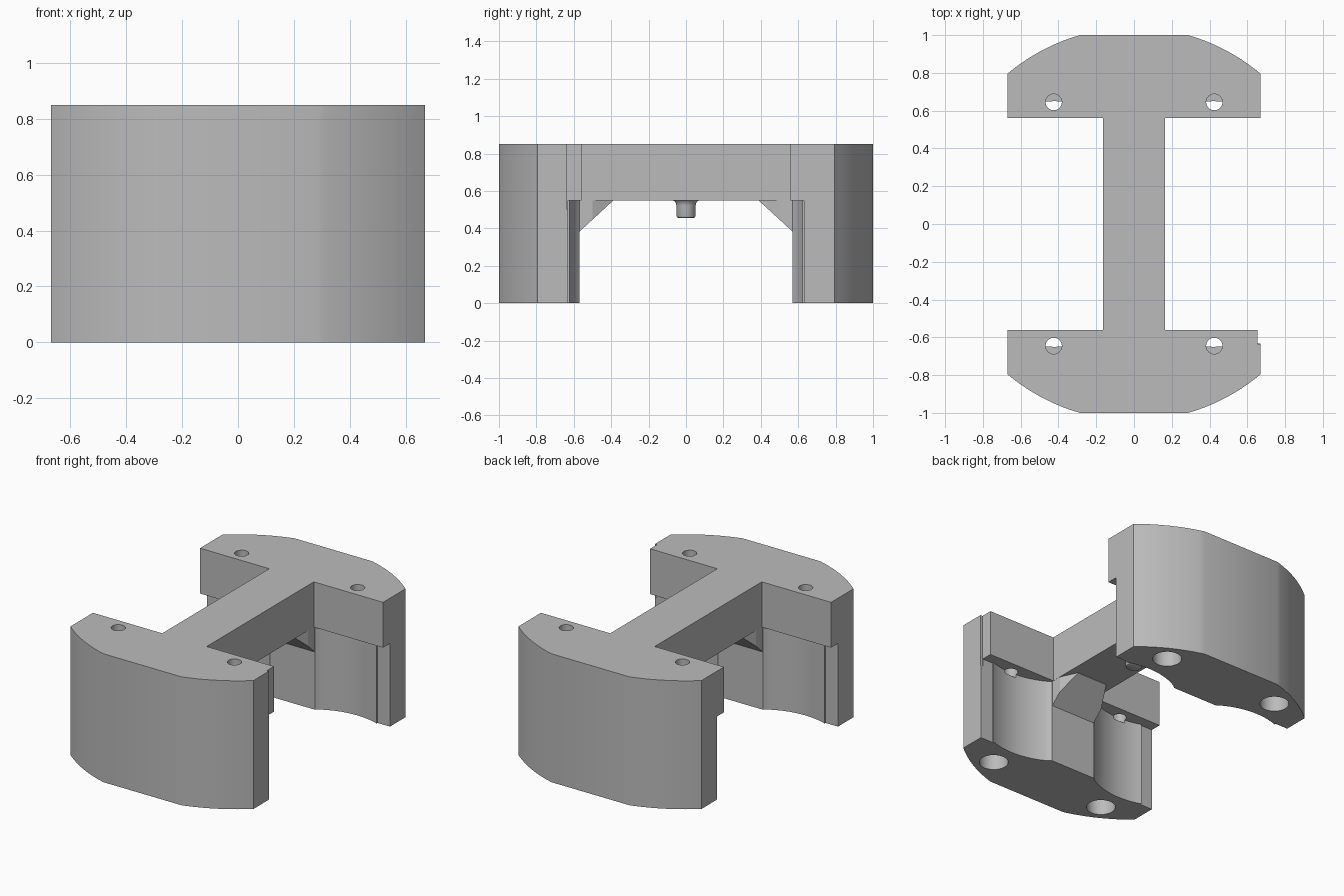
import bpy, bmesh, math

cube = bpy.data.objects.get("Cube")
if cube:
    bpy.data.objects.remove(cube, do_unlink=True)

GREY = (0.5, 0.5, 0.5, 1)
mat = bpy.data.materials.new("plain grey")
mat.use_nodes = True
mat.diffuse_color = GREY
mat.node_tree.nodes["Principled BSDF"].inputs["Base Color"].default_value = GREY


def finish(name, bm):
    bmesh.ops.recalc_face_normals(bm, faces=bm.faces)
    mesh = bpy.data.meshes.new(name)
    bm.to_mesh(mesh)
    bm.free()
    mesh.materials.append(mat)
    obj = bpy.data.objects.new(name, mesh)
    bpy.context.collection.objects.link(obj)
    return obj


def prism(name, outline, z0, z1):
    """Extrude a flat outline between two heights."""
    bm = bmesh.new()
    face = bm.faces.new([bm.verts.new((x, y, z0)) for x, y in outline])
    ext = bmesh.ops.extrude_face_region(bm, geom=[face])["geom"]
    verts = [v for v in ext if isinstance(v, bmesh.types.BMVert)]
    bmesh.ops.translate(bm, verts=verts, vec=(0, 0, z1 - z0))
    return finish(name, bm)


def arc(cx, cy, r, a0, a1, n):
    return [(cx + r * math.cos(a0 + (a1 - a0) * i / n),
             cy + r * math.sin(a0 + (a1 - a0) * i / n)) for i in range(n + 1)]


def four_way(quarter):
    """Mirror a quarter outline (running from +x towards +y) into a closed loop."""
    left = [(-x, y) for x, y in reversed(quarter)]
    half = quarter + left
    return half + [(-x, -y) for x, y in half]


def activate(obj):
    bpy.ops.object.select_all(action='DESELECT')
    obj.select_set(True)
    bpy.context.view_layer.objects.active = obj


def cut(obj, cutter):
    cutter.hide_render = True
    mod = obj.modifiers.new("cut", 'BOOLEAN')
    mod.operation, mod.solver, mod.object = 'DIFFERENCE', 'EXACT', cutter
    activate(obj)
    bpy.ops.object.modifier_apply(modifier=mod.name)
    bpy.data.objects.remove(cutter, do_unlink=True)


# I-shaped body with rounded outer corners
HALF_W, INNER, BEAM, HEIGHT, LEDGE = 0.67, 0.56, 0.163, 0.85, 0.55
corner = arc(0, 0, 1.04, math.atan2(0.795, HALF_W), math.atan2(1, 0.285), 14)
body = prism("body", four_way([(BEAM, INNER), (HALF_W, INNER)] + corner), 0, HEIGHT)

# clearance under the beam, with a scooped recess either side of a central tongue
scoop_x, scoop_y, scoop_r = 0.42, 0.175, 0.475
scoop = arc(scoop_x, scoop_y, scoop_r,
            math.acos(0.16 / scoop_r), math.acos(-0.235 / scoop_r), 24)
jaw = [(0.8, 0.632), (0.58, 0.632)] + scoop + [(0.165, 0.57)]
cut(body, prism("jaw_cutter", four_way(jaw), -0.1, LEDGE))

# screw holes from above and wider blind holes from below
for sx in (-1, 1):
    for sy in (-1, 1):
        hole = arc(sx * 0.425, sy * 0.645, 0.043, 0, math.tau, 32)[:-1]
        cut(body, prism("screw_cutter", hole, 0.53, 1))
        socket = arc(sx * 0.42, sy * 0.81, 0.087, 0, math.tau, 40)[:-1]
        cut(body, prism("socket_cutter", socket, -0.1, 0.4))

# shallow relief on one inner corner
cut(body, prism("relief_cutter",
                [(0.655, -0.5), (0.8, -0.5), (0.8, -0.635), (0.655, -0.635)], 0.5, 1))

# tapered gussets with a sloping underside, below each end of the beam
for sy, name in ((-1, "front_gusset"), (1, "back_gusset")):
    plan = [(0.162, 0.58), (0.162, 0.5), (0.11, 0.39)]
    plan += [(-x, y) for x, y in reversed(plan)]
    bm = bmesh.new()
    top = [bm.verts.new((x, sy * y, LEDGE)) for x, y in plan]
    low = [bm.verts.new((x, sy * y, LEDGE - 0.002 - 0.92 * (y - 0.39))) for x, y in plan]
    bm.faces.new(top)
    bm.faces.new(low)
    for i in range(len(plan)):
        j = (i + 1) % len(plan)
        bm.faces.new((top[i], top[j], low[j], low[i]))
    finish(name, bm)

# round peg under the middle of the beam, flared at its root
bm = bmesh.new()
profile = [(0, 0.455), (0.038, 0.455), (0.047, 0.459), (0.051, 0.468), (0.051, 0.522),
           (0.055, 0.537), (0.062, 0.546), (0.072, LEDGE)]
pts = [bm.verts.new((r, 0, z)) for r, z in profile]
edges = [bm.edges.new(pair) for pair in zip(pts, pts[1:])]
bmesh.ops.spin(bm, geom=pts + edges, cent=(0, 0, 0), axis=(0, 0, 1),
               angle=math.tau, steps=32)
bmesh.ops.remove_doubles(bm, verts=bm.verts, dist=0.0005)
peg = finish("centre_peg", bm)

for obj in (body, peg):
    activate(obj)
    bpy.ops.object.shade_smooth_by_angle(angle=math.radians(30))
